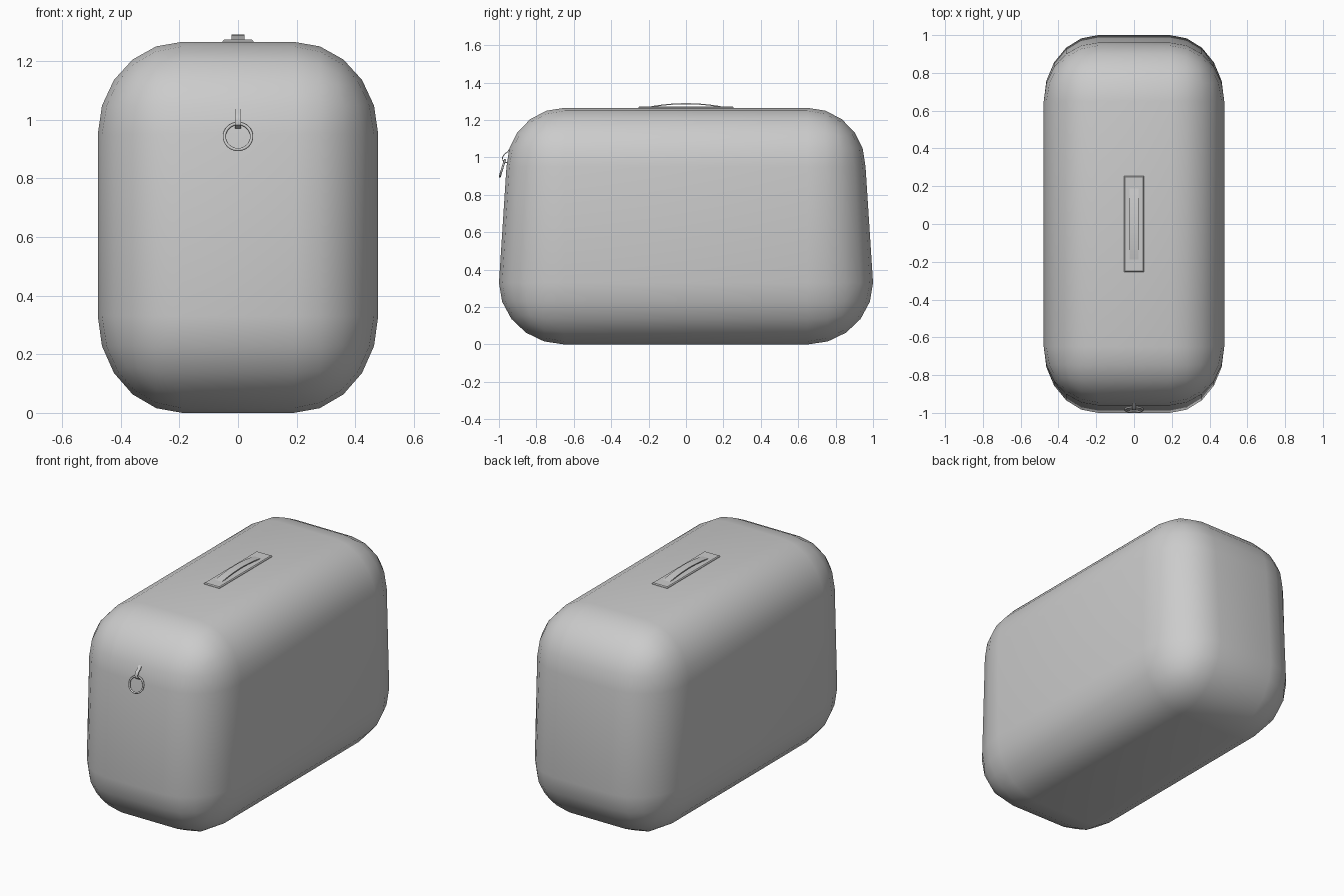
import bpy, bmesh, math
from mathutils import Vector

if "Cube" in bpy.data.objects:
    bpy.data.objects.remove(bpy.data.objects["Cube"])


def finish(name, bm, angle=40):
    bmesh.ops.recalc_face_normals(bm, faces=bm.faces)
    me = bpy.data.meshes.new(name)
    bm.to_mesh(me)
    bm.free()
    ob = bpy.data.objects.new(name, me)
    bpy.context.collection.objects.link(ob)
    bpy.ops.object.select_all(action='DESELECT')
    ob.select_set(True)
    bpy.context.view_layer.objects.active = ob
    bpy.ops.object.shade_smooth_by_angle(angle=math.radians(angle))
    return ob


def strip(name, path, half_width, thick):
    """Ribbon along a (y, z) path, extruded to a thin closed band."""
    bm = bmesh.new()
    rings = []
    for i, p in enumerate(path):
        a, b = path[max(i - 1, 0)], path[min(i + 1, len(path) - 1)]
        t = (Vector(b) - Vector(a)).normalized()
        n = Vector((-t.y, t.x)) * thick / 2
        rings.append([bm.verts.new((sx * half_width, p[0] + s * n.x, p[1] + s * n.y))
                      for sx, s in ((-1, -1), (1, -1), (1, 1), (-1, 1))])
    for r, q in zip(rings, rings[1:]):
        for k in range(4):
            bm.faces.new((r[k], r[(k + 1) % 4], q[(k + 1) % 4], q[k]))
    bm.faces.new(rings[0])
    bm.faces.new(rings[-1])
    return finish(name, bm)


# Body: bevelled cube, remapped to its flat sizes and corner radii, narrower on top
bm = bmesh.new()
bmesh.ops.create_cube(bm, size=2)
bmesh.ops.bevel(bm, geom=bm.edges[:], offset=0.5, segments=5, profile=0.5, affect='EDGES')


def remap(c, flat, radius):
    return math.copysign(flat + radius * max(0, (abs(c) - 0.5) / 0.5), c)


for v in bm.verts:
    x, y, z = v.co
    top = z > 0
    v.co = (remap(x, 0.19, 0.288),
            remap(y, 0.65, 0.31 if top else 0.35),
            (0.95 if top else 0.33) + (0.315 if top else 0.33) * math.copysign(max(0, (abs(z) - 0.5) / 0.5), z))
finish("body", bm, 60)

# Handle base plate
bm = bmesh.new()
bmesh.ops.create_cube(bm, size=1)
for v in bm.verts:
    v.co = (v.co.x * 0.105, v.co.y * 0.51, 1.265 + v.co.z * 0.016)
bmesh.ops.bevel(bm, geom=[e for e in bm.edges if all(v.co.z > 1.265 for v in e.verts)],
                offset=0.005, segments=1, profile=0.5, affect='EDGES')
finish("handle_plate", bm, 30)

# Bowed carry handle
N = 12
handle = [(y, 1.268 + 0.019 * (1 - (y / 0.2) ** 2))
          for y in (-0.2 + 0.4 * i / N for i in range(N + 1))]
strip("carry_handle", handle, 0.023, 0.006)

# Small loop tab holding the ring
tab = [(-0.936, 1.055), (-0.953, 1.03), (-0.972, 1.016), (-0.981, 1.0),
       (-0.979, 0.982), (-0.966, 0.972), (-0.945, 0.976)]
strip("ring_tab", tab, 0.01, 0.005)

# Hanging pull ring, tilted away from the wall
bpy.ops.mesh.primitive_torus_add(major_radius=0.0465, minor_radius=0.0055,
                                 major_segments=32, minor_segments=8,
                                 location=(0, -0.982, 0.942),
                                 rotation=(math.radians(90 - 17), 0, 0))
ring = bpy.context.object
ring.name = "pull_ring"
bpy.ops.object.shade_smooth()
